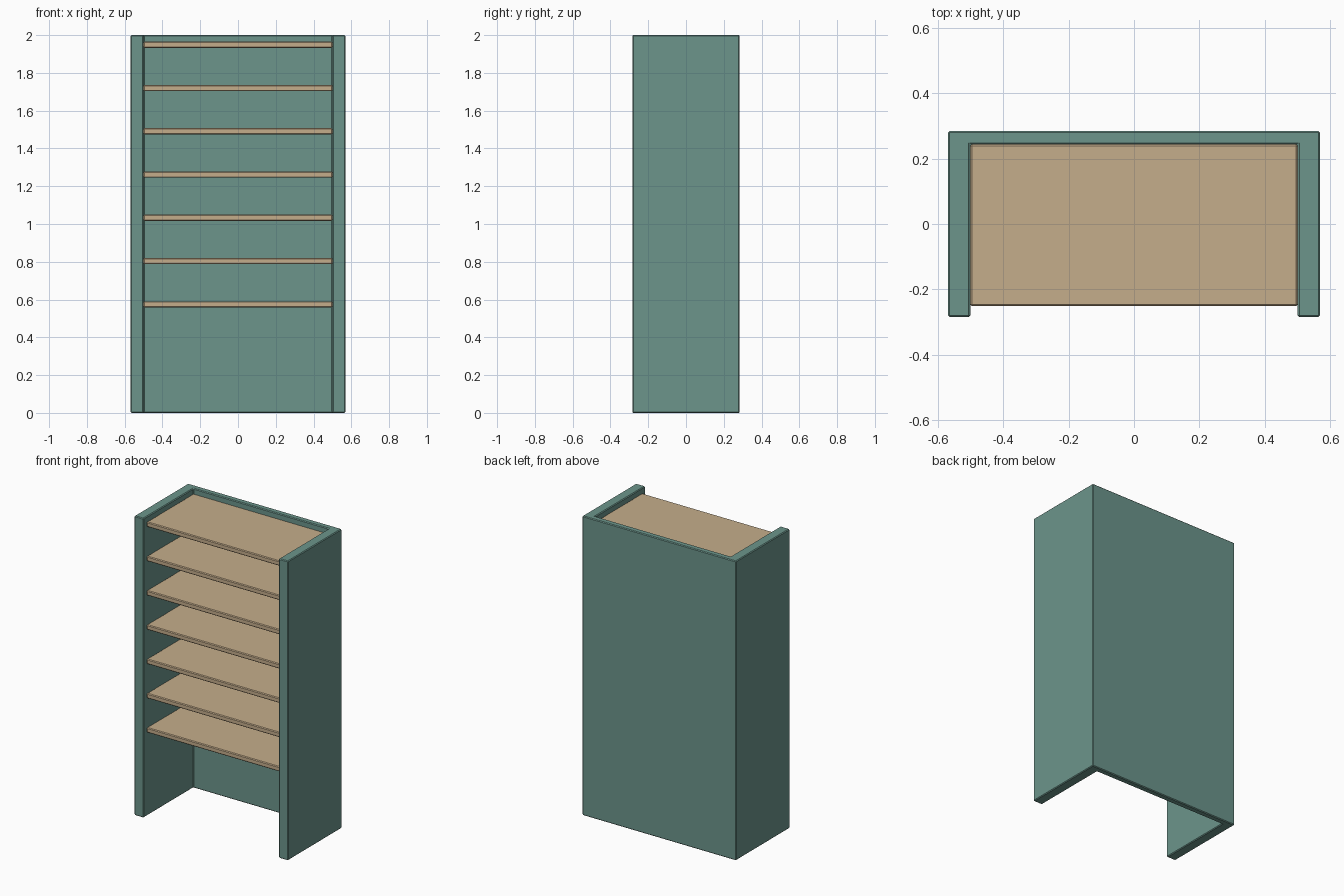
import bpy, bmesh

if "Cube" in bpy.data.objects:
    bpy.data.objects.remove(bpy.data.objects["Cube"])


def material(name, color):
    m = bpy.data.materials.new(name)
    m.diffuse_color = color
    m.use_nodes = True
    m.node_tree.nodes["Principled BSDF"].inputs["Base Color"].default_value = m.diffuse_color
    return m


def prism(name, outline, z0, z1, mat, bevel):
    """Extrude an outline in the xy plane from z0 to z1 and ease its edges."""
    bm = bmesh.new()
    face = bm.faces.new([bm.verts.new((x, y, z0)) for x, y in outline])
    top = bmesh.ops.extrude_face_region(bm, geom=[face])["geom"]
    verts = [g for g in top if isinstance(g, bmesh.types.BMVert)]
    bmesh.ops.translate(bm, verts=verts, vec=(0, 0, z1 - z0))
    bmesh.ops.recalc_face_normals(bm, faces=bm.faces)
    mesh = bpy.data.meshes.new(name)
    bm.to_mesh(mesh)
    bm.free()
    mesh.materials.append(mat)
    obj = bpy.data.objects.new(name, mesh)
    bpy.context.collection.objects.link(obj)
    mod = obj.modifiers.new("eased_edges", "BEVEL")
    mod.width = bevel
    mod.segments = 1
    return obj


green = material("painted_green", (0.15, 0.30, 0.26, 1))
wood = material("light_wood", (0.56, 0.42, 0.26, 1))

W, D = 0.568, 0.284          # outer half width and half depth
IN_X, BACK_Y = 0.50, 0.243   # inner faces of the sides and back

# Cabinet: two sides and the back as one U-shaped body
half = [(W, D), (W, -D), (IN_X, -D), (IN_X, BACK_Y)]
outline = half + [(-x, y) for x, y in reversed(half)]
prism("cabinet_frame", outline, 0, 2, green, 0.005)

# Shelves
shelf = [(-IN_X, -0.251), (IN_X, -0.251), (IN_X, BACK_Y), (-IN_X, BACK_Y)]
for i in range(7):
    z = 0.558 + 0.229 * i
    prism(f"shelf_{i + 1}", shelf, z, z + 0.033, wood, 0.005)
